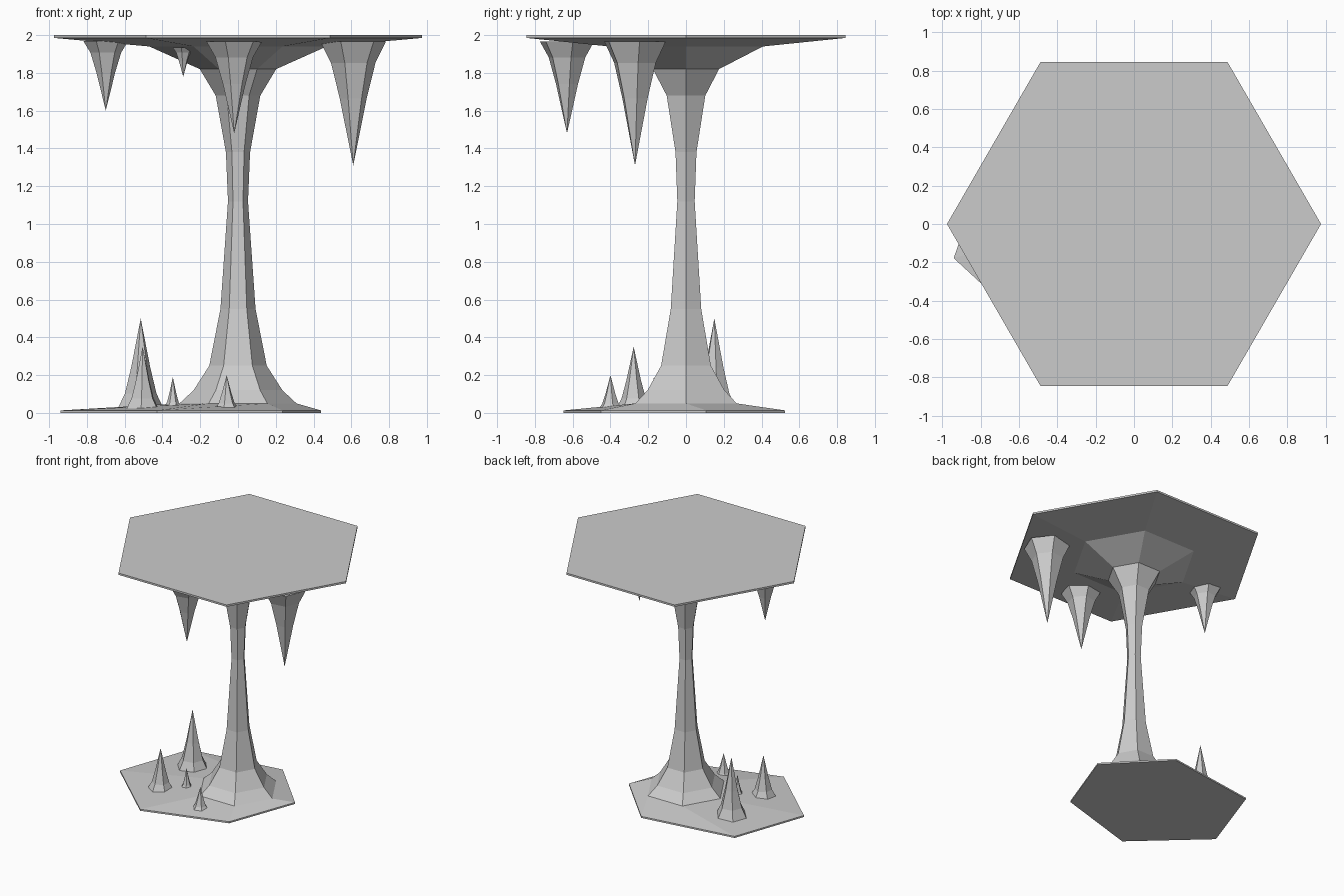
import bpy, bmesh, math

if "Cube" in bpy.data.objects:
    bpy.data.objects.remove(bpy.data.objects["Cube"])


def loft(name, rings):
    """Closed flat-shaded skin through rings of equal count; one-point rings are tips."""
    bm = bmesh.new()
    loops = [[bm.verts.new(p) for p in ring] for ring in rings]
    for a, b in zip(loops, loops[1:]):
        n = len(a)
        for i in range(n):
            j = (i + 1) % n
            bm.faces.new([a[i], a[j], b[0]] if len(b) == 1 else [a[i], a[j], b[j], b[i]])
    for end in (loops[0], loops[-1]):
        if len(end) > 2:
            bm.faces.new(end)
    bmesh.ops.recalc_face_normals(bm, faces=bm.faces[:])
    mesh = bpy.data.meshes.new(name)
    bm.to_mesh(mesh)
    bm.free()
    obj = bpy.data.objects.new(name, mesh)
    bpy.context.collection.objects.link(obj)
    return obj


def hexagon(x, y, z, r, turn=0):
    angles = [math.radians(60 * i + turn) for i in range(6)]
    return [(x + r * math.cos(a), y + r * math.sin(a), z) for a in angles]


def spike(name, x, y, root, tip, r, turn):
    """Flared six-sided spike from a root height to its tip."""
    profile = [(0, 1), (0.17, 0.68), (0.46, 0.41)]
    rings = [hexagon(x, y, root + (tip - root) * t, r * k, turn) for t, k in profile]
    loft(name, rings + [[(x, y, tip)]])


# Irregular floor slab, pillar and hexagonal ceiling slab as one skin
floor = [(0.44, 0.107), (0.037, 0.525), (-0.73, 0.417),
         (-0.94, -0.178), (-0.43, -0.648), (0.235, -0.45)]
pillar = [(0.05, 0.31), (0.12, 0.235), (0.25, 0.152), (0.55, 0.093),
          (1.12, 0.053), (1.38, 0.064), (1.68, 0.118), (1.82, 0.202),
          (1.94, 0.47), (1.985, 0.975), (2.0, 0.975)]
rings = [[(x, y, z) for x, y in floor] for z in (0, 0.013)]
rings += [hexagon(0, 0, z, r) for z, r in pillar]
loft("cave_pillar", rings)

# Hanging spikes
for i, (x, y, root, tip, r, turn) in enumerate([
        (0.61, -0.27, 1.965, 1.31, 0.175, 8),
        (-0.02, -0.63, 1.965, 1.48, 0.15, 12),
        (-0.70, -0.02, 1.97, 1.60, 0.12, 5),
        (-0.29, -0.25, 1.935, 1.78, 0.06, 20)]):
    spike(f"stalactite_{i + 1}", x, y, root, tip, r, turn)

# Standing spikes
for i, (x, y, root, tip, r, turn) in enumerate([
        (-0.515, 0.15, 0.02, 0.50, 0.125, 10),
        (-0.505, -0.277, 0.02, 0.35, 0.095, 25),
        (-0.345, -0.17, 0.03, 0.19, 0.045, 0),
        (-0.06, -0.40, 0.02, 0.20, 0.065, 15)]):
    spike(f"stalagmite_{i + 1}", x, y, root, tip, r, turn)
